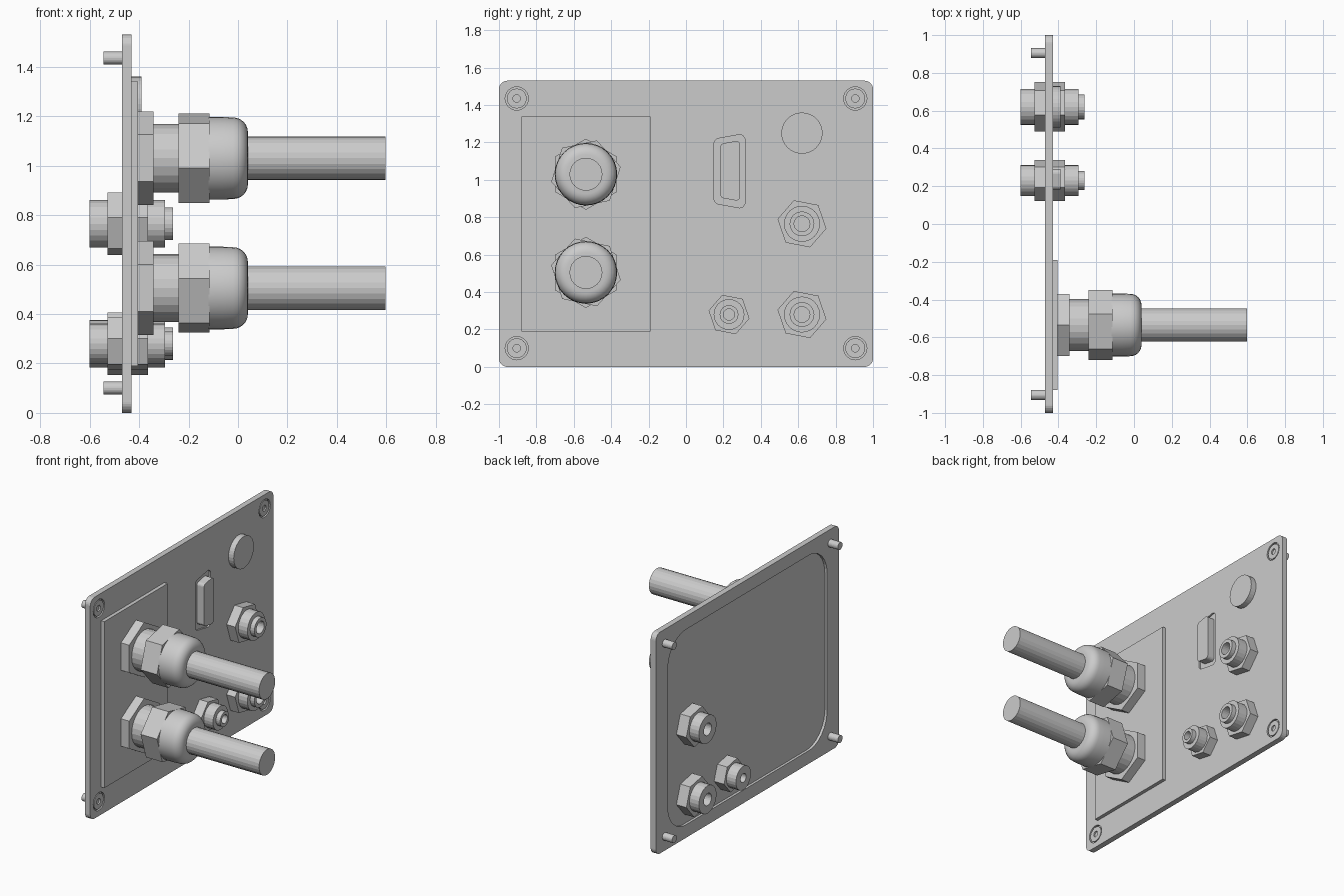
import bpy, bmesh
from math import sin, cos, tau, radians
from mathutils import Vector

if "Cube" in bpy.data.objects:
    bpy.data.objects.remove(bpy.data.objects["Cube"])


def finish(name, bm, smooth=False):
    bmesh.ops.remove_doubles(bm, verts=bm.verts, dist=1e-5)
    bmesh.ops.recalc_face_normals(bm, faces=bm.faces)
    me = bpy.data.meshes.new(name)
    bm.to_mesh(me)
    bm.free()
    ob = bpy.data.objects.new(name, me)
    bpy.context.collection.objects.link(ob)
    if smooth:
        bpy.ops.object.select_all(action='DESELECT')
        ob.select_set(True)
        bpy.context.view_layer.objects.active = ob
        bpy.ops.object.shade_smooth_by_angle(angle=radians(35))
    return ob


def lathe(name, y, z, profile, n=24, turn=0, smooth=False):
    """Closed solid of revolution about an x-parallel axis; profile is (x, radius)."""
    bm = bmesh.new()
    rings = [[bm.verts.new((x, y + r * cos(tau * i / n + radians(turn)),
                            z + r * sin(tau * i / n + radians(turn)))) for i in range(n)]
             for x, r in profile]
    for a, b in zip(rings, rings[1:]):
        for i in range(n):
            j = (i + 1) % n
            bm.faces.new((a[i], a[j], b[j], b[i]))
    bm.faces.new(rings[0])
    bm.faces.new(rings[-1])
    return finish(name, bm, smooth)


def slab(name, corners, x0, x1, radius=0, steps=6):
    """Rounded convex polygon in the y-z plane, extruded along x."""
    pts, c = [], [Vector(p) for p in corners]
    for i, p in enumerate(c):
        if not radius:
            pts.append(p)
            continue
        a, b = (c[i - 1] - p).normalized(), (c[(i + 1) % len(c)] - p).normalized()
        h = a.angle(b) / 2
        mid = p + (a + b).normalized() * radius / sin(h)
        va = p + a * radius * cos(h) / sin(h) - mid
        vb = p + b * radius * cos(h) / sin(h) - mid
        pts += [mid + va.lerp(vb, k / steps).normalized() * radius for k in range(steps + 1)]
    bm = bmesh.new()
    lo = [bm.verts.new((x0, p.x, p.y)) for p in pts]
    hi = [bm.verts.new((x1, p.x, p.y)) for p in pts]
    bm.faces.new(lo)
    bm.faces.new(hi)
    for i in range(len(pts)):
        j = (i + 1) % len(pts)
        bm.faces.new((lo[i], lo[j], hi[j], hi[i]))
    return finish(name, bm)


def rect(y0, y1, z0, z1):
    return [(y0, z0), (y1, z0), (y1, z1), (y0, z1)]


def cut(target, cutter):
    mod = target.modifiers.new("cut", 'BOOLEAN')
    mod.operation, mod.solver, mod.object = 'DIFFERENCE', 'EXACT', cutter
    bpy.context.view_layer.objects.active = target
    bpy.ops.object.modifier_apply(modifier=mod.name)
    bpy.data.objects.remove(cutter)


BACK, FRONT = -0.47, -0.43
SCREWS = [(y, z) for y in (-0.905, 0.905) for z in (0.1, 1.435)]

# Main plate with shallow back recess, connector slot and screw counterbores
plate = slab("mounting_plate", rect(-1, 1, 0, 1.53), BACK, FRONT, 0.045)
cut(plate, slab("recess_cutter", rect(-0.87, 0.87, 0.09, 1.44), BACK - 0.05, BACK + 0.018, 0.2, 8))
cut(plate, slab("slot_cutter", [(0.15, 0.875), (0.315, 0.845), (0.315, 1.247), (0.15, 1.217)],
                FRONT - 0.012, FRONT + 0.05, 0.028))
for y, z in SCREWS:
    cut(plate, lathe("screw_cutter", y, z, [(FRONT - 0.015, 0.062), (FRONT + 0.05, 0.062)]))

# Corner screws with sockets, shanks sticking out behind
for y, z in SCREWS:
    lathe("corner_screw", y, z, [(-0.545, 0.026), (-0.447, 0.026), (-0.447, 0.053),
                                 (-0.432, 0.053), (-0.432, 0.02), (-0.442, 0.02)])

# Raised panel carrying the cable glands
slab("gland_panel", rect(-0.88, -0.19, 0.19, 1.34), FRONT - 0.003, -0.405)

# Cable glands
for z, turn in ((1.03, 12), (0.505, -12)):
    y = -0.535
    lathe("gland_base_nut", y, z, [(-0.407, 0.19), (-0.342, 0.19)], 6, 30)
    lathe("gland_body", y, z, [(-0.345, 0.138), (-0.235, 0.138)])
    lathe("gland_clamp_nut", y, z, [(-0.24, 0.19), (-0.115, 0.19)], 6, turn)
    dome = [(-0.12, 0.167), (-0.06, 0.167)]
    dome += [(-0.02 + 0.06 * sin(a), 0.105 + 0.06 * cos(a))
             for a in (tau / 4 * k / 6 for k in range(7))]
    lathe("gland_dome", y, z, dome, 32, 0, True)
    lathe("cable", y, z, [(0.03, 0.088), (0.597, 0.088)])

# Hose fittings: nut each side of the plate, stepped bored stem through it
for y, z, nut, stem, tip, bore in ((0.62, 0.765, 0.133, 0.096, 0.066, 0.042),
                                   (0.62, 0.28, 0.133, 0.096, 0.066, 0.042),
                                   (0.23, 0.28, 0.111, 0.082, 0.05, 0.03)):
    lathe("fitting_nut_back", y, z, [(-0.528, nut), (-0.451, nut)], 6, -11)
    lathe("fitting_nut_front", y, z, [(FRONT - 0.003, nut), (-0.365, nut)], 6, -11)
    lathe("fitting_stem", y, z, [(-0.5, bore), (-0.6, bore), (-0.6, stem), (-0.295, stem),
                                 (-0.295, tip), (-0.263, tip), (-0.263, bore), (-0.36, bore)])

# Trapezoid data connector and round cap
slab("data_connector", [(0.183, 0.905), (0.29, 0.885), (0.29, 1.212), (0.183, 1.192)],
     FRONT - 0.014, -0.388, 0.022)
lathe("round_cap", 0.62, 1.25, [(FRONT - 0.003, 0.11), (-0.39, 0.11)], 32)
